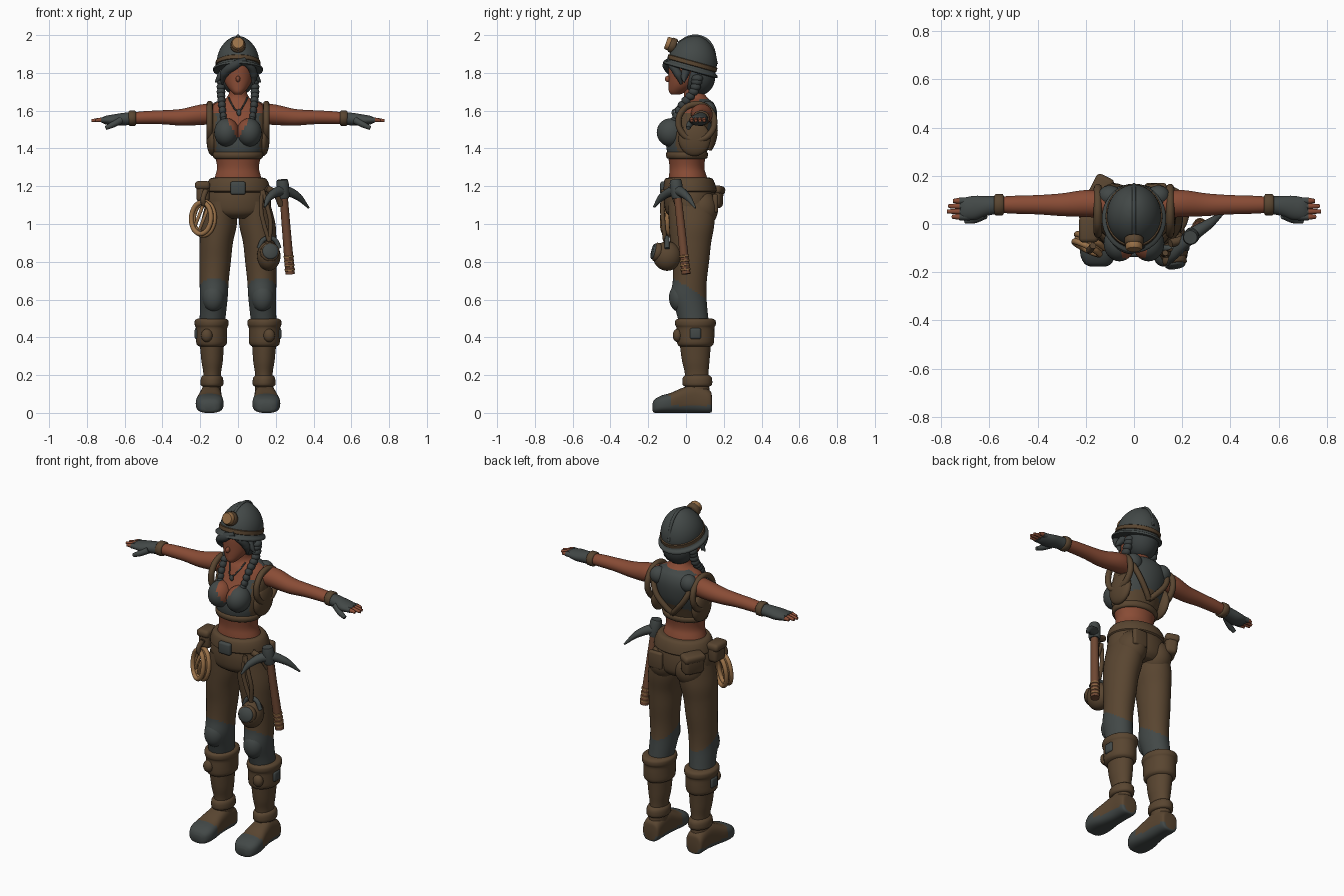
import bpy, bmesh, math
from mathutils import Vector, Matrix

cube = bpy.data.objects.get("Cube")
if cube:
    bpy.data.objects.remove(cube, do_unlink=True)


def material(name, *rgb):
    m = bpy.data.materials.new(name)
    m.use_nodes = True
    m.diffuse_color = (*rgb, 1)
    shader = next(n for n in m.node_tree.nodes if n.type == "BSDF_PRINCIPLED")
    shader.inputs["Base Color"].default_value = (*rgb, 1)
    shader.inputs["Roughness"].default_value = 0.8
    return m


slate = material("slate cloth", .055, .065, .063)
hair = material("dark hair", .042, .05, .05)
brown = material("brown leather", .1, .06, .03)
skin = material("skin", .25, .072, .036)
wood = material("red wood", .16, .065, .033)
tan = material("tan rope", .32, .165, .065)


def finish(bm, name, mats, rule=None, angle=50):
    """Turn a bmesh into a smooth object, colouring faces by a rule."""
    bmesh.ops.recalc_face_normals(bm, faces=bm.faces)
    if rule:
        for f in bm.faces:
            f.material_index = rule(f.calc_center_median())
    mesh = bpy.data.meshes.new(name)
    bm.to_mesh(mesh)
    bm.free()
    obj = bpy.data.objects.new(name, mesh)
    bpy.context.collection.objects.link(obj)
    for m in mats:
        mesh.materials.append(m)
    bpy.ops.object.select_all(action="DESELECT")
    obj.select_set(True)
    bpy.context.view_layer.objects.active = obj
    bpy.ops.object.shade_smooth_by_angle(angle=math.radians(angle))
    return obj


def spline(rows, steps):
    """Smooth interpolation through rows of numbers."""
    out = []
    for i in range(len(rows) - 1):
        p = [Vector(rows[max(0, min(len(rows) - 1, i + k))]) for k in (-1, 0, 1, 2)]
        for j in range(steps):
            t = j / steps
            m, n = (p[2] - p[0]) / 2, (p[3] - p[1]) / 2
            d = p[2] - p[1]
            out.append(p[1] + t * m + t * t * (3 * d - 2 * m - n) + t ** 3 * (m + n - 2 * d))
    return out + [Vector(rows[-1])]


def loft(name, mats, rings, axis="z", side=1, power=2, steps=4, seg=36, rule=None, frame=Matrix()):
    """Skin elliptical rings (position, centre a, centre b, radius a, radius b)."""
    bm = bmesh.new()
    loops = []
    for t, ca, cb, ra, rb in (spline(rings, steps) if steps > 1 else rings):
        loop = []
        for k in range(seg):
            c, s = math.cos(math.tau * k / seg), math.sin(math.tau * k / seg)
            a = ca + ra * math.copysign(abs(c) ** (2 / power), c)
            b = cb + rb * math.copysign(abs(s) ** (2 / power), s)
            p = {"z": (a, b, t), "x": (t, a, b), "y": (a, t, b)}[axis]
            loop.append(bm.verts.new(frame @ Vector((side * p[0], p[1], p[2]))))
        loops.append(loop)
    for lo, hi in zip(loops, loops[1:]):
        for k in range(seg):
            n = (k + 1) % seg
            bm.faces.new((lo[k], lo[n], hi[n], hi[k]))
    bm.faces.new(loops[0])
    bm.faces.new(loops[-1])
    return finish(bm, name, mats, rule)


def ball(name, mat, loc, size, rule=None, extra=()):
    bm = bmesh.new()
    frame = Matrix.Translation(loc) @ Matrix.Diagonal((*size, 1))
    bmesh.ops.create_uvsphere(bm, u_segments=28, v_segments=18, radius=1, matrix=frame)
    return finish(bm, name, [mat, *extra], rule)


def aim(loc, direction):
    return Matrix.Translation(loc) @ Vector(direction).to_track_quat("Z", "Y").to_matrix().to_4x4()


def box(name, mat, loc, size, direction=(0, 0, 1), bevel=.012):
    bm = bmesh.new()
    bmesh.ops.create_cube(bm, size=1, matrix=aim(loc, direction) @ Matrix.Diagonal((*size, 1)))
    bmesh.ops.bevel(bm, geom=bm.edges[:], offset=bevel, segments=3, affect="EDGES", profile=.5)
    return finish(bm, name, [mat])


def disc(name, mat, loc, direction, radius, depth):
    """Cylinder with rounded rims, aimed along a direction."""
    rings = [(-depth / 2, .85), (-depth / 3, 1), (depth / 3, 1), (depth / 2, .85)]
    return loft(name, [mat], [(z, 0, 0, radius * r, radius * r) for z, r in rings],
                steps=1, frame=aim(loc, direction))


def tube(name, mat, points, radii, closed=False, side=1):
    curve = bpy.data.curves.new(name, "CURVE")
    curve.dimensions = "3D"
    curve.bevel_depth, curve.bevel_resolution, curve.resolution_u = 1, 3, 8
    curve.use_fill_caps = True
    sp = curve.splines.new("BEZIER")
    sp.bezier_points.add(len(points) - 1)
    sp.use_cyclic_u = closed
    for i, (bp, p) in enumerate(zip(sp.bezier_points, points)):
        bp.co = (side * p[0], p[1], p[2])
        bp.radius = radii[i] if isinstance(radii, (list, tuple)) else radii
        bp.handle_left_type = bp.handle_right_type = "AUTO"
    temp = bpy.data.objects.new(name + "_path", curve)
    bpy.context.collection.objects.link(temp)
    bpy.context.view_layer.update()
    bm = bmesh.new()
    bm.from_mesh(temp.to_mesh())
    temp.to_mesh_clear()
    bpy.data.objects.remove(temp, do_unlink=True)
    return finish(bm, name, [mat])


# Torso: open neckline, bare belly, leather sides
def neckline(c):
    return abs(c.x) < (c.z - 1.45) * .55 and c.y < .03


def torso_rule(c):
    if c.z < 1.35 or c.z > 1.66 or neckline(c) or (c.z > 1.59 and c.y < .07):
        return 1
    low_back = c.y > .03 and c.z < 1.46 - .3 * abs(c.x)
    return 2 if low_back or (abs(c.x) > .115 and c.z < 1.6) else 0


loft("torso", [slate, skin, brown], [
    (1.16, 0, .02, .15, .115), (1.25, 0, .01, .122, .1), (1.3, 0, .005, .111, .092),
    (1.36, 0, .005, .122, .1), (1.42, 0, .01, .138, .115), (1.5, 0, .03, .152, .125),
    (1.58, 0, .055, .155, .11), (1.635, 0, .06, .125, .09), (1.67, 0, .05, .06, .062),
    (1.72, 0, .035, .043, .046), (1.78, 0, .03, .042, .046)], seg=72, steps=8, rule=torso_rule)
loft("top_hem", [brown], [(1.345, 0, .005, .118, .096), (1.35, 0, .005, .13, .108),
     (1.375, 0, .005, .133, .111), (1.385, 0, .005, .12, .1)], steps=2)
tube("necklace", slate, [(-.05, 0, 1.67), (-.03, -.035, 1.63), (0, -.065, 1.6), (.03, -.035, 1.63), (.05, 0, 1.67)], .004)
ball("pendant", slate, (.005, -.068, 1.59), (.012, .008, .018))

# Head and helmet
loft("head", [skin], [(1.685, 0, -.055, .018, .022), (1.7, 0, -.045, .035, .045), (1.73, 0, -.022, .06, .07),
     (1.77, 0, -.002, .077, .09), (1.83, 0, .01, .083, .102), (1.9, 0, .015, .08, .098)])
ball("nose", skin, (0, -.095, 1.768), (.012, .017, .017))
ball("lips", wood, (0, -.078, 1.731), (.02, .01, .008))
ball("back_hair", hair, (0, .065, 1.78), (.092, .09, .1))
tube("fringe_right", hair, [(.04, -.085, 1.87), (-.02, -.1, 1.84), (-.07, -.07, 1.8), (-.085, -.03, 1.74)], [.015, .025, .024, .006])
tube("fringe_left", hair, [(.02, -.09, 1.86), (.06, -.075, 1.84), (.083, -.04, 1.79), (.08, -.025, 1.74)], [.012, .02, .022, .006])
tilt = Matrix.Translation((0, .025, 1.82)) @ Matrix.Rotation(-.27, 4, "X")
shell = [(-.012, .118, .136), (-.008, .132, .148), (.004, .131, .146), (.014, .114, .131), (.05, .112, .129),
         (.085, .105, .119), (.12, .088, .1), (.15, .063, .072), (.17, .035, .04), (.18, .006, .006)]
loft("helmet", [slate], [(z, 0, 0, a, b) for z, a, b in shell], steps=2, frame=tilt)
loft("helmet_band", [brown], [(.018, 0, 0, .112, .129), (.022, 0, 0, .118, .135), (.042, 0, 0, .118, .135),
     (.046, 0, 0, .11, .127)], steps=1, frame=tilt)
tube("helmet_ridge", slate, [tilt @ Vector((0, y, z)) for y, z in ((-.1, .115), (-.05, .163), (0, .178), (.06, .16), (.125, .06))], .009)
disc("lamp_rim", brown, (0, -.07, 1.945), (0, -1, .35), .04, .035)
disc("lamp", tan, (0, -.085, 1.952), (0, -1, .35), .035, .045)


# Legs, boots, arms and other paired parts
def knee_rule(c):
    return 1 if c.z < .67 - .65 * c.y else 0


def sole_rule(c):
    return 1 if c.z < .04 or c.y < -.075 - .3 * (c.z - .05) else 0


for s, word in ((1, "left_"), (-1, "right_")):
    ball(word + "bust", slate, (s * .06, -.08, 1.485), (.066, .075, .075), lambda c: int(neckline(c)), [skin])
    ball(word + "vest_side", brown, (s * .135, .045, 1.45), (.032, .085, .09))
    armhole = [(.15, .055 + .095 * math.cos(a), 1.54 + .095 * math.sin(a))
               for a in (math.tau * k / 10 for k in range(10))]
    tube(word + "armhole", brown, armhole, .017, True, s)
    tube(word + "back_strap", brown, [(.13, .12, 1.6), (.1, .15, 1.52), (.03, .14, 1.43), (0, .125, 1.4)], .016, side=s)
    ball(word + "shoulder_blade_pad", slate, (s * .1, .115, 1.6), (.05, .045, .05))

    # Braids as chains of overlapping knots
    for i, p in enumerate(spline([(.085, .06, 1.77), (.09, .04, 1.7), (.085, -.02, 1.63), (.075, -.06, 1.55)], 3)):
        ball(word + "braid_knot", hair, (s * p[0], p[1], p[2]), (.026 - .001 * i, .03 - .001 * i, .022))
    tube(word + "hair_flick", hair, [(.07, 0, 1.81), (.095, -.01, 1.78), (.12, -.01, 1.75)], [.025, .018, .004], side=s)

    loft(word + "arm", [skin], [
        (.12, .08, 1.585, .055, .055), (.2, .085, 1.578, .056, .054), (.3, .08, 1.565, .047, .044),
        (.4, .08, 1.565, .04, .037), (.5, .08, 1.563, .037, .034), (.6, .08, 1.557, .03, .028)], "x", s)
    loft(word + "cuff", [brown], [(.54, .08, 1.56, .034, .032), (.545, .08, 1.56, .044, .04),
         (.575, .08, 1.56, .044, .04), (.58, .08, 1.56, .034, .032)], "x", s, steps=2)
    loft(word + "glove", [slate], [
        (.56, .08, 1.558, .037, .034), (.61, .075, 1.555, .041, .033), (.66, .067, 1.55, .05, .03),
        (.7, .064, 1.55, .046, .023), (.72, .062, 1.55, .038, .014)], "x", s)
    for i in range(4):
        y, tip = .03 + .022 * i, (.755, .775, .77, .75)[i]
        tube(word + "finger", skin, [(.69, y, 1.55), (.73, y, 1.551), (tip, y, 1.547)], [.013, .012, .008], side=s)
        tube(word + "finger_sleeve", slate, [(.68, y, 1.55), (.725, y, 1.551)], .0145, side=s)
    tube(word + "thumb", slate, [(.62, .04, 1.55), (.665, .018, 1.525), (.7, .012, 1.508)], [.02, .016, .011], side=s)

    loft(word + "trouser_leg", [brown, slate], [
        (1.12, .085, .03, .082, .125), (1.0, .102, .03, .096, .12), (.9, .115, .025, .088, .108),
        (.8, .121, .025, .083, .097), (.7, .126, .02, .077, .09), (.62, .128, .014, .074, .094),
        (.54, .132, .03, .07, .084), (.46, .138, .045, .066, .078)], side=s, steps=8, rule=knee_rule)
    ball(word + "seat", brown, (s * .085, .08, 1.08), (.085, .09, .1))
    ball(word + "knee_pad", slate, (s * .13, -.035, .61), (.058, .055, .075))
    loft(word + "boot_shaft", [brown], [
        (.44, .14, .05, .07, .09), (.34, .138, .05, .062, .08), (.27, .137, .052, .056, .072),
        (.2, .137, .057, .046, .062), (.1, .14, .06, .05, .066)], side=s)
    loft(word + "boot_cuff", [brown], [
        (.35, .14, .05, .06, .08), (.365, .14, .05, .08, .096), (.41, .14, .05, .082, .1), (.45, .14, .05, .083, .1),
        (.465, .14, .05, .089, .107), (.49, .14, .05, .088, .106), (.5, .14, .05, .07, .085)], side=s, steps=3)
    box(word + "cuff_buckle", slate, (s * .217, .05, .42), (.025, .06, .06))
    ball(word + "cuff_knot", brown, (s * .165, -.045, .41), (.03, .025, .035))
    loft(word + "ankle_strap", [brown], [(.14, .138, .06, .05, .066), (.15, .138, .06, .06, .078),
         (.185, .138, .06, .058, .077), (.2, .138, .06, .045, .062)], side=s, steps=3)
    loft(word + "foot", [brown, slate], [
        (.137, .143, .05, .035, .04), (.125, .143, .06, .052, .06), (.05, .143, .075, .056, .075),
        (-.02, .147, .066, .062, .066), (-.08, .15, .053, .072, .053), (-.13, .15, .046, .072, .046),
        (-.165, .15, .036, .055, .036), (-.177, .15, .03, .03, .02)], "y", s, 2.8, rule=sole_rule)

# Hips, belt and pouches
loft("hips", [brown], [(1.03, 0, .03, .1, .1), (1.06, 0, .025, .165, .13), (1.12, 0, .022, .174, .138),
     (1.18, 0, .02, .163, .132), (1.24, 0, .015, .138, .115)])
loft("belt", [brown], [(1.165, 0, .02, .155, .125), (1.175, 0, .02, .172, .143), (1.215, 0, .017, .163, .136),
     (1.24, 0, .015, .148, .125), (1.245, 0, .015, .13, .11)], steps=2)
box("belt_buckle", slate, (0, -.122, 1.19), (.08, .03, .07))
box("side_pouch", brown, (-.185, -.02, 1.17), (.07, .1, .11), bevel=.022)
box("side_pouch_flap", brown, (-.188, -.022, 1.205), (.08, .11, .045), bevel=.018)
box("back_pouch", brown, (-.14, .135, 1.14), (.12, .07, .11), (-.1, .05, 1), .022)
box("back_pouch_flap", brown, (-.142, .138, 1.18), (.13, .08, .045), (-.1, .05, 1), .018)
box("left_back_pocket", brown, (.09, .155, 1.11), (.09, .03, .1), bevel=.012)

# Rope coil on the right hip
coil = aim((-.188, -.085, 1.03), (-.5, -1, .1))
for i, (wide, tall) in enumerate(((.062, .088), (.052, .076), (.058, .083))):
    ring = [coil @ Vector((wide * math.cos(a), tall * math.sin(a), .016 * (i - 1)))
            for a in (math.tau * k / 12 for k in range(12))]
    tube("rope_coil", tan, ring, .013, True)
for x in (-.02, .015):
    tube("rope_wrap", tan, [coil @ Vector((x - .03, -.06, 0)), coil @ Vector((x, 0, .012)), coil @ Vector((x + .02, .07, 0))], .009)
tube("rope_hanger", brown, [(-.17, -.09, 1.18), (-.185, -.11, 1.13), (-.18, -.1, 1.1)], .014)

# Lantern bag hanging at the left thigh
ball("lantern_bag", brown, (.163, -.1, .83), (.062, .075, .078))
disc("lantern_rim", brown, (.168, -.15, .85), (.15, -1, .25), .05, .04)
disc("lantern_lid", slate, (.17, -.162, .853), (.15, -1, .25), .042, .035)
tube("lantern_handle", slate, [(.11, -.1, .87), (.14, -.1, .92), (.19, -.1, .92), (.22, -.1, .87)], .013)
for shift in (-.018, .018):
    tube("lantern_strap", brown, [(.13, -.12, 1.18), (.14 + shift, -.125, 1.08), (.155 + shift, -.12, 1.0), (.165, -.11, .91)], .012)

# Pickaxe on the left hip
tube("pick_handle", wood, [(.238, -.05, 1.2), (.256, -.025, .97), (.276, 0, .735)], [.021, .023, .025])
top, end = Vector((.238, -.05, 1.2)), Vector((.276, 0, .735))
for f in (.8, .85, .9, .95):
    disc("grip_wrap", tan, top.lerp(end, f), end - top, .027, .012)
disc("pick_collar", slate, (.238, -.05, 1.185), end - top, .033, .1)
tube("pick_head", slate, [(.14, -.17, 1.09), (.17, -.125, 1.145), (.238, -.05, 1.175), (.31, 0, 1.15), (.375, .05, 1.085)],
     [.006, .02, .03, .021, .005])
tube("pick_holster", brown, [(.15, -.08, 1.19), (.2, -.065, 1.16), (.23, -.04, 1.1)], .018)
